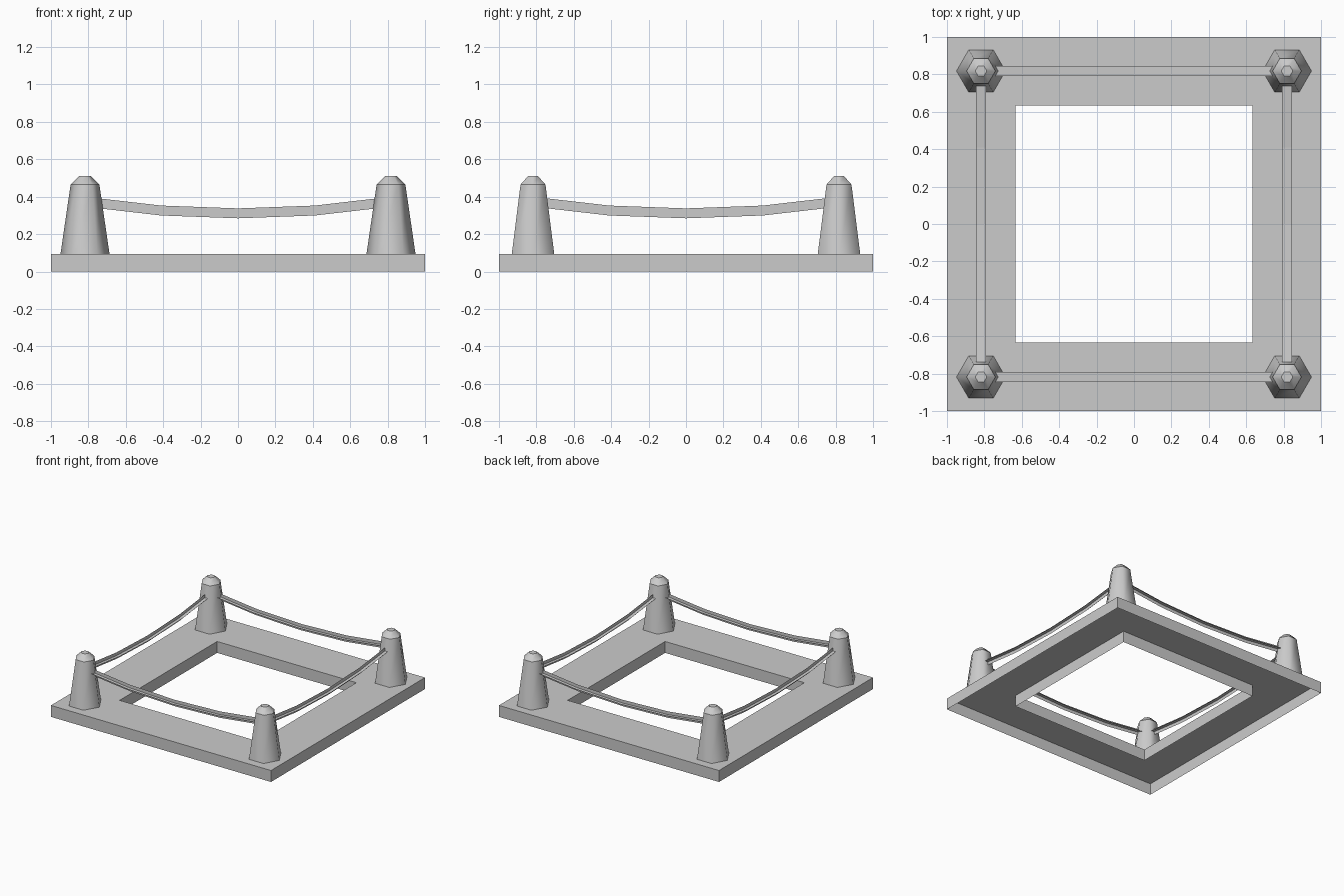
import bpy
import bmesh
import math

cube = bpy.data.objects.get("Cube")
if cube:
    bpy.data.objects.remove(cube, do_unlink=True)

grey = bpy.data.materials.new("light grey")
grey.use_nodes = True
grey.diffuse_color = (0.6, 0.6, 0.6, 1)
grey.node_tree.nodes["Principled BSDF"].inputs["Base Color"].default_value = (0.6, 0.6, 0.6, 1)

POST = 0.818      # post distance from each centre line
BASE_TOP = 0.094


def make_object(name, bm, location=(0, 0, 0), turn=0):
    mesh = bpy.data.meshes.new(name)
    bm.to_mesh(mesh)
    bm.free()
    mesh.materials.append(grey)
    obj = bpy.data.objects.new(name, mesh)
    obj.location = location
    obj.rotation_euler.z = turn
    bpy.context.collection.objects.link(obj)


def loft(profile, sides, start):
    """Sweep a (radius, height) profile around z with a few flat sides."""
    bm = bmesh.new()
    rings = []
    for radius, z in profile:
        angles = [start + math.tau * i / sides for i in range(sides)]
        rings.append([bm.verts.new((radius * math.cos(a), radius * math.sin(a), z)) for a in angles])
    for low, high in zip(rings, rings[1:]):
        for i in range(sides):
            j = (i + 1) % sides
            bm.faces.new((low[i], low[j], high[j], high[i]))
    return bm, rings


# Square base frame with an open middle, hollow underneath
outer, inner = math.sqrt(2), 0.633 * math.sqrt(2)
frame_profile = [(outer, 0), (outer, BASE_TOP), (inner, BASE_TOP), (inner, 0)]
frame, _ = loft(frame_profile, 4, math.pi / 4)
make_object("base_frame", frame)

# Tapered six-sided corner posts: rounded sides, crisp chamfer and flat cap
post_profile = [(0.131, BASE_TOP), (0.077, 0.465), (0.031, 0.51)]
for side, x in (("left", POST), ("right", -POST)):
    for end, y in (("front", -POST), ("back", POST)):
        post, rings = loft(post_profile, 6, 0)
        post.faces.new(rings[-1])
        for face in post.faces:
            face.smooth = True
        for edge in post.edges:
            a, b = edge.verts
            edge.smooth = abs(a.co.z - b.co.z) > 0.01
        make_object(f"{end}_{side}_post", post, (x, y, 0))

# Sagging ropes, each made of an upright and a level ribbon that cross
sag = [(-POST, 0.373), (-0.41, 0.326), (0, 0.311), (0.41, 0.326), (POST, 0.373)]
HALF = 0.0265


def rope(name, location, turn):
    bm = bmesh.new()
    for dy, dz in ((HALF, 0), (0, HALF)):
        edge_pairs = [(bm.verts.new((x, -dy, z - dz)), bm.verts.new((x, dy, z + dz))) for x, z in sag]
        for (a, b), (c, d) in zip(edge_pairs, edge_pairs[1:]):
            bm.faces.new((a, c, d, b))
    make_object(name, bm, location, turn)


rope("front_rope", (0, -POST, 0), 0)
rope("back_rope", (0, POST, 0), math.pi)
rope("left_rope", (POST, 0, 0), math.pi / 2)
rope("right_rope", (-POST, 0, 0), -math.pi / 2)
